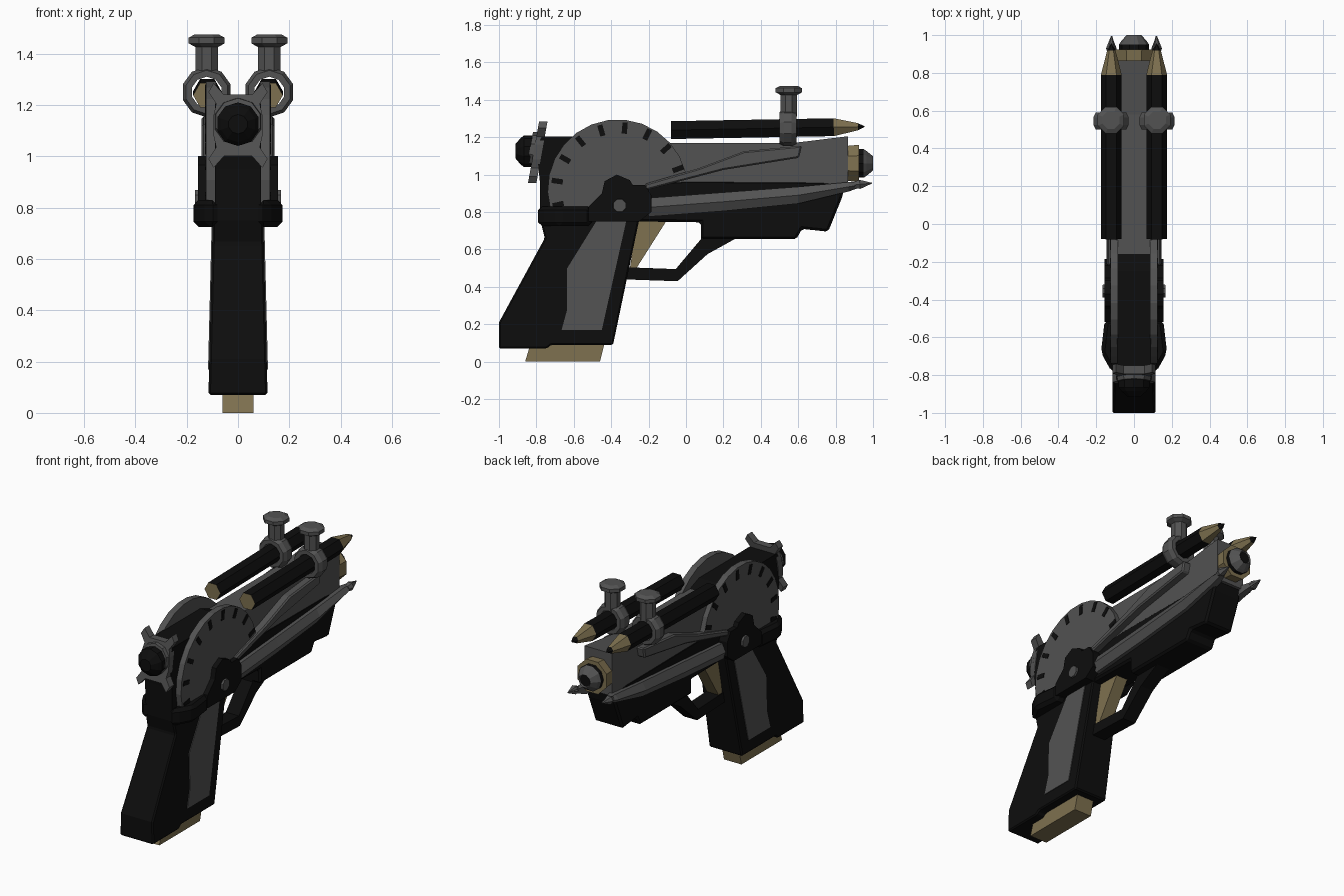
import bpy, bmesh, math
from mathutils import Vector

cube = bpy.data.objects.get("Cube")
if cube:
    bpy.data.objects.remove(cube, do_unlink=True)


def material(name, rgb):
    m = bpy.data.materials.new(name)
    m.use_nodes = True
    m.diffuse_color = (*rgb, 1)
    m.node_tree.nodes["Principled BSDF"].inputs["Base Color"].default_value = (*rgb, 1)
    return m


BLACK = material("black", (0.004, 0.004, 0.004))
GREY = material("grey", (0.085, 0.085, 0.085))
TAN = material("tan", (0.21, 0.165, 0.08))


def finish(name, bm, mats, bevel=0):
    bmesh.ops.recalc_face_normals(bm, faces=bm.faces)
    mesh = bpy.data.meshes.new(name)
    bm.to_mesh(mesh)
    bm.free()
    for m in mats:
        mesh.materials.append(m)
    ob = bpy.data.objects.new(name, mesh)
    bpy.context.collection.objects.link(ob)
    if bevel:
        mod = ob.modifiers.new("chamfer", "BEVEL")
        mod.width = bevel
        mod.segments = 1
    return ob


def loft(name, rings, mats, bevel=0, closed=False, bands=None):
    """Join rings of points; bands gives a material index per band."""
    bm = bmesh.new()
    rows = [[bm.verts.new(p) for p in ring] for ring in rings]
    n = len(rows[0])
    pairs = list(zip(rows, rows[1:]))
    if closed:
        pairs.append((rows[-1], rows[0]))
    for k, (a, b) in enumerate(pairs):
        for i in range(n):
            j = (i + 1) % n
            f = bm.faces.new((a[i], a[j], b[j], b[i]))
            f.material_index = bands[k + 1] if bands else 0
    if not closed:
        for row, idx in ((rows[0], 0), (rows[-1], -1)):
            bm.faces.new(row).material_index = bands[idx] if bands else 0
    return finish(name, bm, mats, bevel)


def prism(name, pts, x0, x1, mat, bevel=0):
    """Extrude a (y, z) outline across x."""
    return loft(name, [[(x, y, z) for y, z in pts] for x in (x0, x1)], [mat], bevel)


def lathe(name, origin, axis, profile, sides, mats, turn=0.0, closed=False, bands=None):
    """Revolve (radius, distance) pairs around an axis."""
    w = Vector(axis).normalized()
    u = Vector((0, 1, 0)) if abs(w.x) > 0.9 else Vector((1, 0, 0))
    v = w.cross(u)
    angles = [2 * math.pi * (i + turn) / sides for i in range(sides)]
    rings = [[Vector(origin) + w * d + (u * math.cos(a) + v * math.sin(a)) * r
              for a in angles] for r, d in profile]
    return loft(name, rings, mats, closed=closed, bands=bands)


# Grip, narrowing towards the top, with side panels
def grip_half(z):
    return 0.117 - 0.025 * z


grip = [(-1, .21), (-1, .07), (-.745, .07), (-.72, .09), (-.39, .09),
        (-.25, .76), (-.78, .76), (-.755, .66)]
loft("grip", [[(s * grip_half(z), y, z) for y, z in grip] for s in (-1, 1)], [BLACK], .008)
panel = [(-.48, .75), (-.635, .5), (-.635, .28), (-.665, .17), (-.45, .17), (-.32, .75)]
for side, s in (("left", 1), ("right", -1)):
    loft(side + "_grip_panel",
         [[(s * (grip_half(z) + d), y, z) for y, z in panel] for d in (-.004, .004)], [GREY])

prism("magazine", [(-.86, 0), (-.46, 0), (-.435, .1), (-.83, .1)], -.06, .06, TAN)
prism("trigger", [(-.26, .76), (-.1, .76), (-.265, .5), (-.3, .5)], -.04, .04, TAN)
prism("trigger_guard", [(-.33, .44), (-.045, .43), (.115, .575), (.26, .655), (.26, .7),
                        (.08, .7), (.08, .655), (-.055, .495), (-.33, .505)], -.045, .045, BLACK)

# Frame and barrel housing
prism("frame", [(-.3, .75), (.08, .745), (.08, .655), (.59, .655), (.62, .71), (.76, .695),
                (.835, .88), (.85, .95), (.72, .965), (0, .97), (-.3, .95)],
      -.098, .098, BLACK, .012)
prism("barrel_housing", [(-.16, .9), (.865, .94), (.865, 1.205), (.58, 1.17), (-.16, 1.17)],
      -.095, .095, GREY)
prism("rear_block", [(-.78, .75), (-.25, .75), (-.16, .95), (-.16, 1.17), (-.25, 1.205),
                     (-.77, 1.205), (-.8, 1.15), (-.78, .95)], -.09, .09, BLACK)

# Muzzle collar and nose
lathe("muzzle_collar", (0, .85, 1.06), (0, 1, 0), [(.1, 0), (.108, .075)], 8, [TAN], .5)
lathe("muzzle_nose", (0, .92, 1.06), (0, 1, 0),
      [(.08, 0), (.08, .03), (.07, .045), (.04, .08), (.035, .072)], 10, [BLACK, GREY],
      bands=[0, 0, 1, 1, 1, 0])

# Rear lobed plate, tilted forward at the top, and its knob
quarter = [(.055, .12), (.095, .165), (.115, .13), (.085, .085), (.095, .04)]
half = quarter + [(x, -z) for x, z in reversed(quarter)]
outline = half + [(-x, z) for x, z in reversed(half)]
loft("rear_plate", [[(x, -.79 + .18 * z - d, 1.12 + z) for x, z in outline]
                    for d in (-.02, .025)], [GREY])
lathe("rear_collar", (0, -.79, 1.13), (0, -1, .18), [(.1, 0), (.09, .045)], 10, [GREY], .5)
lathe("rear_knob", (0, -.78, 1.125), (0, -1, 0),
      [(.085, 0), (.085, .085), (.07, .105), (.038, .132)], 10, [BLACK], .5)

# Side parts, built for both sides
CY, CZ, R = -.365, .92, .375
arc = [math.radians(196 - 182 * i / 13) for i in range(14)]
disc = [(CY + R * math.cos(a), CZ + R * math.sin(a)) for a in arc] + [(-.2, .93), (-.4, .82)]
hub = [(-.52, .83), (-.45, .9), (-.435, .965), (-.37, 1.0), (-.3, .97), (-.285, .945),
       (-.22, .945), (-.185, .89), (-.185, .8), (-.25, .75), (-.52, .75)]
fin = [(-.22, .95), (.07, 1.035), (.31, 1.125), (.62, 1.155), (.605, 1.09), (.2, 1.025), (-.22, .915)]
bulge = [(.08, -.8), (.12, -.78), (.175, -.68), (.155, -.51), (.08, -.5)]
rail = [(-.2, .825, .05), (.2, .855, .05), (.6, .89, .045), (.87, .935, .025), (.995, .955, .002)]

for side, s in (("left", 1), ("right", -1)):
    prism(side + "_dial", disc, s * .085, s * .125, GREY)
    # Painted radial marks on the dial
    for i in range(9):
        a = math.radians(193 - 21.6 * i)
        c, n = math.cos(a), math.sin(a)
        corners = [(r * c - t * n, r * n + t * c)
                   for r, t in ((.305, -.014), (.365, -.014), (.365, .014), (.305, .014))]
        prism(f"{side}_dial_mark_{i + 1}", [(-.357 + y, .915 + z) for y, z in corners],
              s * .122, s * .128, BLACK)
    prism(side + "_hub", hub, s * .08, s * .155, BLACK)
    lathe(side + "_pivot_bolt", (s * .14, -.355, .835), (s, 0, 0),
          [(.038, 0), (.036, .027)], 8, [GREY], .5)
    loft(side + "_rear_bulge", [[(s * x, y, z) for x, y in bulge] for z in (.725, .83)],
         [BLACK], .02)
    prism(side + "_upper_fin", fin, s * .08, s * .142, GREY, .008)

    # Long pointed rail with a ridge along its outer face
    rings = []
    for i, (y, z, h) in enumerate(rail):
        inner, mid, outer = (.115, .12, .122) if i == 4 else (.08, .12, .145)
        rings.append([(s * x, y, z + k * h)
                      for x, k in ((inner, 1), (mid, 1), (outer, 0), (mid, -1), (inner, -1))])
    loft(side + "_lower_rail", rings, [GREY])
    lathe(side + "_rail_tip", (s * .12, .9, .945), (0, 1, .1),
          [(.018, 0), (.028, .03), (.002, .095)], 6, [GREY])

    # Pencil with cut wooden ends, held by a ring and screw
    lathe(side + "_pencil", (s * .12, -.08, 1.238), (0, 1, .018),
          [(.055, 0), (.055, .87), (.022, 1.0), (.002, 1.035)], 6, [BLACK, TAN],
          bands=[1, 0, 1, 0, 0])
    lathe(side + "_clamp_ring", (s * .122, .5, 1.25), (0, 1, 0),
          [(.06, 0), (.085, 0), (.098, .025), (.098, .065), (.085, .09), (.06, .09)],
          10, [GREY], .5, closed=True)
    lathe(side + "_clamp_screw", (s * .122, .55, 1.31), (0, 0, 1),
          [(.047, 0), (.047, .115), (.076, .13), (.076, .152), (.05, .165)], 8, [GREY], .5)
